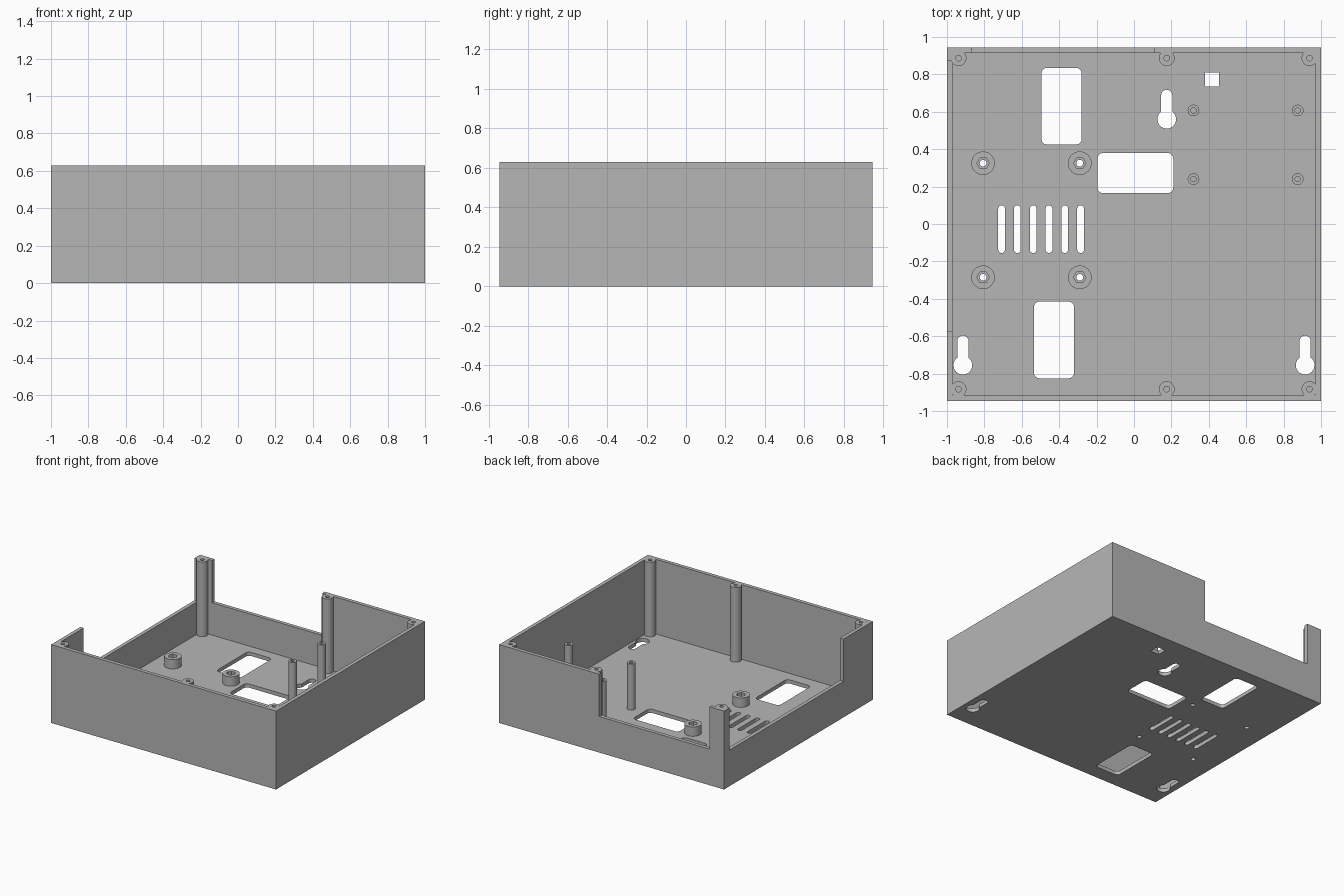
import bpy, bmesh
from math import cos, sin, pi, radians

if "Cube" in bpy.data.objects:
    bpy.data.objects.remove(bpy.data.objects["Cube"])

grey = bpy.data.materials.new("case_grey")
grey.use_nodes = True
grey.diffuse_color = (0.47, 0.47, 0.47, 1)
grey.node_tree.nodes["Principled BSDF"].inputs["Base Color"].default_value = grey.diffuse_color

HX, HY, H = 1.0, 0.945, 0.63      # half width, half depth, height
WALL, FLOOR, NOTCH = 0.03, 0.03, 0.29
E = 0.05                          # overshoot for cutters


def rounded(x0, x1, y0, y1, r=0.0, steps=6):
    """Outline of a rectangle with rounded corners."""
    if r == 0:
        return [(x0, y0), (x1, y0), (x1, y1), (x0, y1)]
    pts = []
    centres = [(x1 - r, y1 - r), (x0 + r, y1 - r), (x0 + r, y0 + r), (x1 - r, y0 + r)]
    for q, (cx, cy) in enumerate(centres):
        for i in range(steps + 1):
            a = (q + i / steps) * pi / 2
            pts.append((cx + r * cos(a), cy + r * sin(a)))
    return pts


def circle(x, y, r, n=32):
    return [(x + r * cos(2 * pi * i / n), y + r * sin(2 * pi * i / n)) for i in range(n)]


def prism(name, outline, z0, z1):
    """Upright solid with the given outline."""
    bm = bmesh.new()
    face = bm.faces.new([bm.verts.new((x, y, z0)) for x, y in outline])
    top = bmesh.ops.extrude_face_region(bm, geom=[face])["geom"]
    verts = [v for v in top if isinstance(v, bmesh.types.BMVert)]
    bmesh.ops.translate(bm, verts=verts, vec=(0, 0, z1 - z0))
    bmesh.ops.recalc_face_normals(bm, faces=bm.faces)
    mesh = bpy.data.meshes.new(name)
    bm.to_mesh(mesh)
    bm.free()
    mesh.materials.append(grey)
    obj = bpy.data.objects.new(name, mesh)
    bpy.context.scene.collection.objects.link(obj)
    return obj


def carve(obj, cuts):
    """Subtract (outline, z0, z1) prisms, then shade smooth with sharp edges."""
    cutters = []
    for cut in cuts:
        cutter = prism("cutter", *cut)
        cutter.hide_render = True
        mod = obj.modifiers.new("cut", "BOOLEAN")
        mod.operation, mod.solver, mod.object = "DIFFERENCE", "EXACT", cutter
        cutters.append(cutter)
    graph = bpy.context.evaluated_depsgraph_get()
    graph.update()
    mesh = bpy.data.meshes.new_from_object(obj.evaluated_get(graph))
    obj.modifiers.clear()
    obj.data = mesh
    mesh.shade_smooth()
    mesh.set_sharp_from_angle(angle=radians(30))
    for cutter in cutters:
        bpy.data.objects.remove(cutter)


# Open tray with low stretches in the back and one side wall
inner_x, inner_y = HX - WALL, HY - WALL
cuts = [
    (rounded(-inner_x, inner_x, -inner_y, inner_y), FLOOR, H + E),
    (rounded(-0.87, 0.11, inner_y - E, HY + E), NOTCH, H + E),
    (rounded(-HX - E, E - inner_x, -0.575, 0.875), NOTCH, H + E),
]


def floor_hole(outline):
    cuts.append((outline, -E, FLOOR + E))


# Cable windows and small square opening
floor_hole(rounded(-0.495, -0.28, 0.425, 0.835, 0.03))
floor_hole(rounded(-0.195, 0.21, 0.165, 0.38, 0.03))
floor_hole(rounded(-0.535, -0.32, -0.825, -0.415, 0.03))
floor_hole(rounded(0.38, 0.455, 0.735, 0.81))

# Ventilation slots
for i in range(6):
    x = -0.708 + i * 0.0845
    floor_hole(rounded(x - 0.018, x + 0.018, -0.155, 0.1, 0.0179))

# Keyholes for wall mounting
for x, y in [(0.175, 0.56), (-0.915, -0.755), (0.915, -0.755)]:
    floor_hole(circle(x, y, 0.05))
    floor_hole(rounded(x - 0.03, x + 0.03, y, y + 0.158, 0.0299))

standoffs = [(x, y) for x in (-0.807, -0.29) for y in (0.325, -0.285)]
for x, y in standoffs:
    floor_hole(circle(x, y, 0.018, 24))
carve(prism("case_tray", rounded(-HX, HX, -HY, HY), 0, H), cuts)

# Lid screw posts along the front and back walls
for x in (-0.938, 0.175, 0.938):
    for y in (-0.883, 0.887):
        post = prism("lid_screw_post", circle(x, y, 0.042), FLOOR - 0.01, H)
        carve(post, [(circle(x, y, 0.015, 24), 0.3, H + E)])

# Thin posts for the small circuit board
for x in (0.318, 0.875):
    for y in (0.24, 0.607):
        pin = prism("board_post", circle(x, y, 0.031), FLOOR - 0.01, 0.4)
        carve(pin, [(circle(x, y, 0.014, 24), 0.2, 0.4 + E)])

# Wide standoffs with hexagonal nut pockets
for x, y in standoffs:
    standoff = prism("nut_standoff", circle(x, y, 0.063), FLOOR - 0.005, 0.105)
    carve(standoff, [(circle(x, y, 0.033, 6), 0.055, 0.105 + E),
                     (circle(x, y, 0.018, 24), -E, 0.08)])
